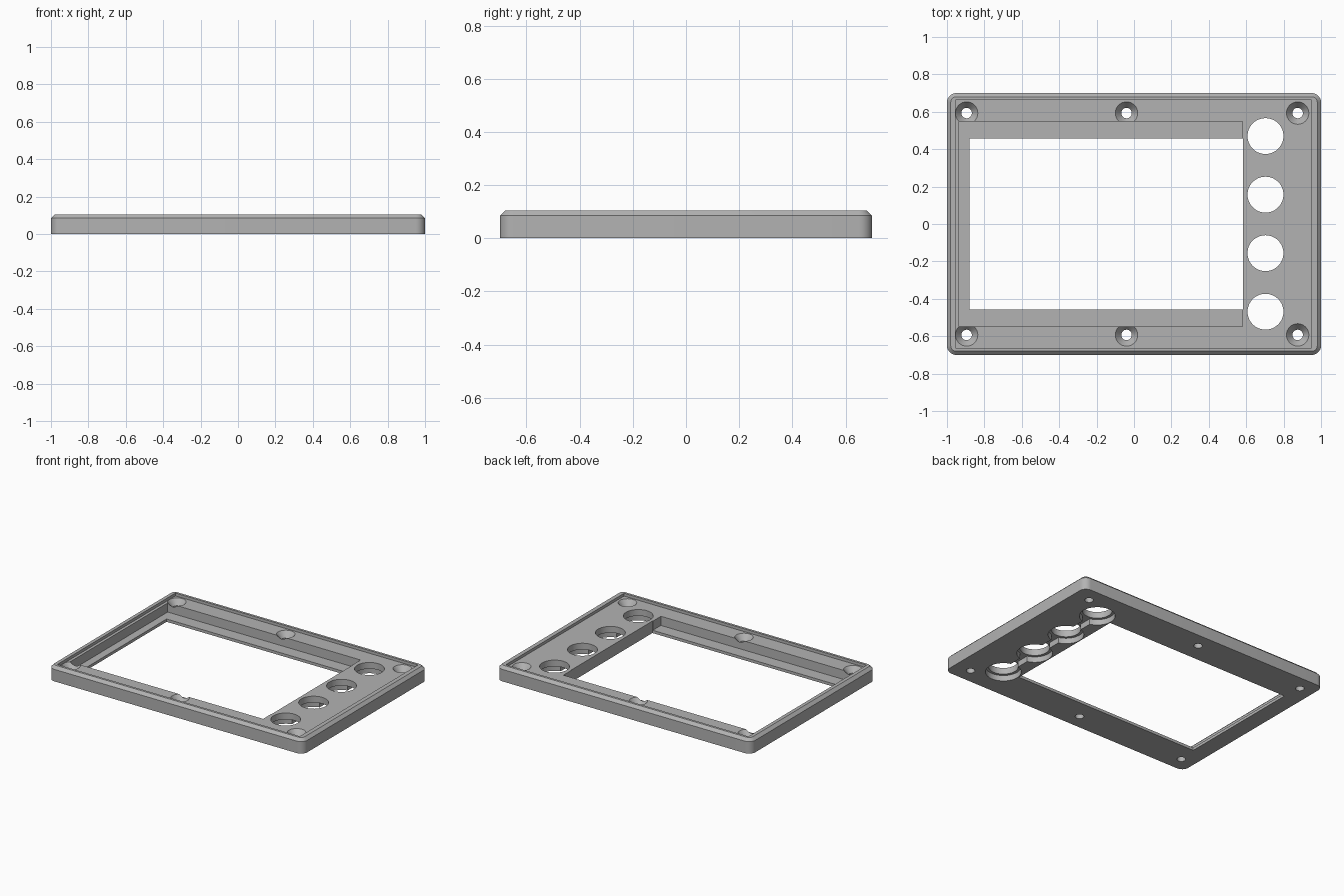
import bpy, bmesh, math

cube = bpy.data.objects.get("Cube")
if cube:
    bpy.data.objects.remove(cube, do_unlink=True)

H, FLOOR, LEDGE = 0.105, 0.085, 0.02   # rim top, inner face, screen ledge

grey = bpy.data.materials.new("plain grey")
grey.use_nodes = True
grey.diffuse_color = (0.45, 0.45, 0.45, 1)
grey.node_tree.nodes["Principled BSDF"].inputs["Base Color"].default_value = grey.diffuse_color


def loft(name, rings):
    """Solid from a stack of (points, z) outlines with equal point counts."""
    bm = bmesh.new()
    loops = [[bm.verts.new((x, y, z)) for x, y in pts] for pts, z in rings]
    n = len(loops[0])
    bm.faces.new(loops[0][::-1])
    bm.faces.new(loops[-1])
    for a, b in zip(loops, loops[1:]):
        for i in range(n):
            j = (i + 1) % n
            bm.faces.new((a[i], a[j], b[j], b[i]))
    mesh = bpy.data.meshes.new(name)
    bm.to_mesh(mesh)
    bm.free()
    mesh.materials.append(grey)
    obj = bpy.data.objects.new(name, mesh)
    bpy.context.collection.objects.link(obj)
    return obj


def rect(x0, x1, y0, y1):
    return [(x0, y0), (x1, y0), (x1, y1), (x0, y1)]


def rounded(hx, hy, r, steps=8):
    pts = []
    for k, (sx, sy) in enumerate([(1, 1), (-1, 1), (-1, -1), (1, -1)]):
        for i in range(steps + 1):
            a = math.pi / 2 * (k + i / steps)
            pts.append((sx * (hx - r) + r * math.cos(a), sy * (hy - r) + r * math.sin(a)))
    return pts


def circle(x, y, r, n=48):
    return [(x + r * math.cos(math.tau * i / n), y + r * math.sin(math.tau * i / n)) for i in range(n)]


def cut(body, rings):
    """Subtract a lofted solid from the body."""
    cutter = loft("cutter", rings)
    cutter.hide_render = True
    mod = body.modifiers.new("cut", "BOOLEAN")
    mod.operation, mod.solver, mod.object = "DIFFERENCE", "EXACT", cutter
    bpy.context.view_layer.objects.active = body
    bpy.ops.object.modifier_apply(modifier=mod.name)
    bpy.data.objects.remove(cutter, do_unlink=True)


# Outer shell with rounded corners and a chamfered rim
frame = loft("bezel_frame", [(rounded(1, 0.7, 0.05), 0), (rounded(1, 0.7, 0.05), FLOOR),
                             (rounded(0.98, 0.68, 0.03), H)])

# Shallow tray inside the rim, screen recess and screen window
tray = rect(-0.955, 0.95, -0.663, 0.663)
cut(frame, [(tray, FLOOR), (tray, 1)])
recess = rect(-0.935, 0.58, -0.547, 0.547)
cut(frame, [(recess, LEDGE), (recess, 1)])
window = rect(-0.88, 0.583, -0.456, 0.456)
cut(frame, [(window, -1), (window, 1)])

# Control holes with wider pockets underneath, joined by a channel
for i in range(4):
    y = 0.47 - i * 0.313
    for r, top in ((0.096, 1), (0.115, 0.04)):
        cut(frame, [(circle(0.703, y, r), -1), (circle(0.703, y, r), top)])
channel = rect(0.673, 0.733, -0.469, 0.47)
cut(frame, [(channel, -1), (channel, 0.04)])

# Countersunk screw holes
for x in (-0.895, -0.04, 0.875):
    for y in (-0.593, 0.593):
        cut(frame, [(circle(x, y, r, 32), z) for r, z in
                    ((0.028, -1), (0.028, 0.045), (0.06, FLOOR), (0.06, 1))])

bpy.ops.object.select_all(action="DESELECT")
frame.select_set(True)
bpy.context.view_layer.objects.active = frame
bpy.ops.object.shade_smooth_by_angle(angle=math.radians(30))
